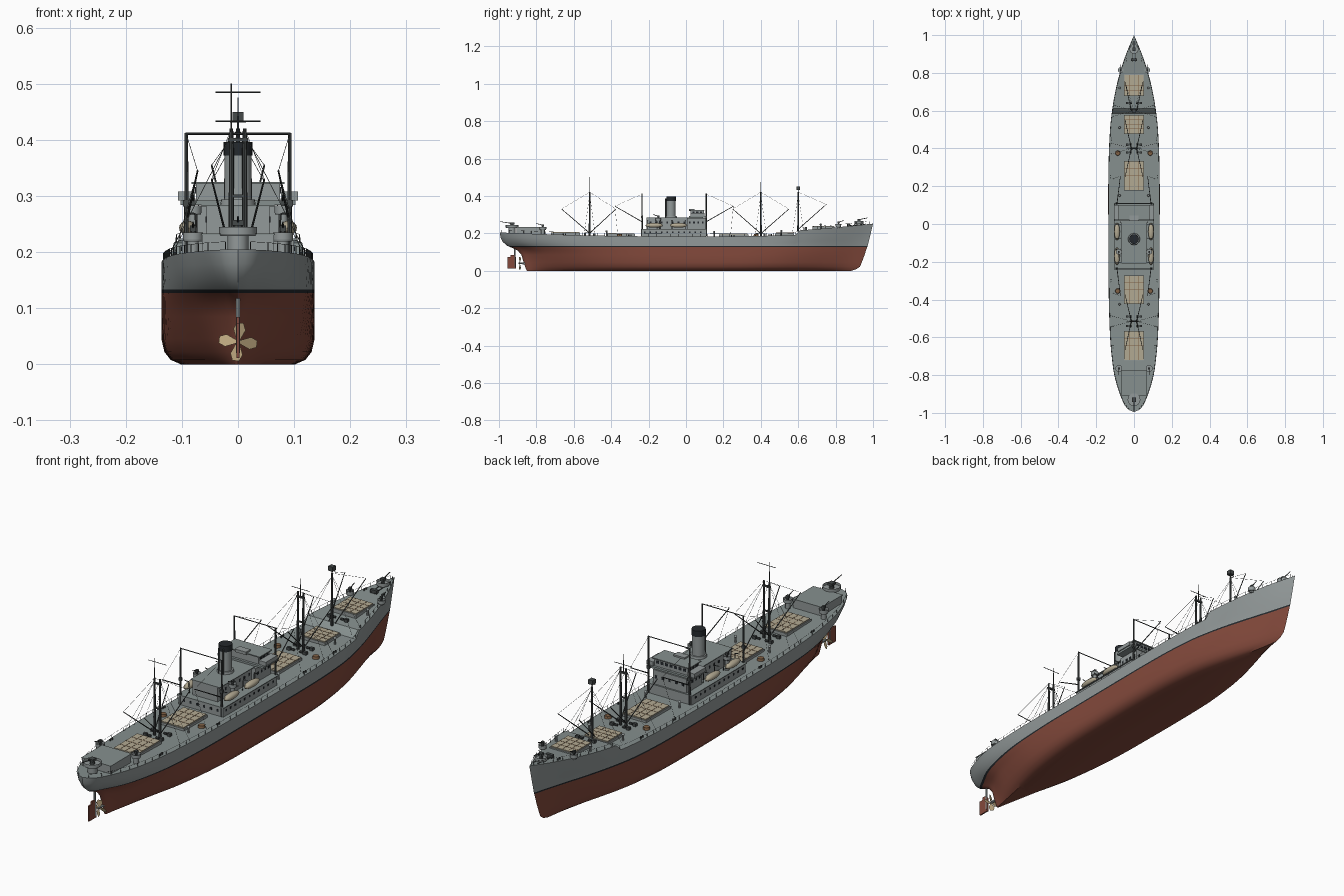
import bpy, bmesh, math
from mathutils import Vector, Matrix

if "Cube" in bpy.data.objects:
    bpy.data.objects.remove(bpy.data.objects["Cube"])

def mat(name, r, g, b):
    m = bpy.data.materials.new(name)
    m.diffuse_color = (r, g, b, 1)
    m.use_nodes = True
    m.node_tree.nodes["Principled BSDF"].inputs["Base Color"].default_value = m.diffuse_color
    return m

GREY = mat("hull_grey", .29, .32, .32)
DECK = mat("deck_grey", .24, .28, .275)
RED = mat("bottom_red", .23, .068, .045)
BLACK = mat("black", .018, .022, .026)
DARK = mat("dark_grey", .06, .068, .068)
TAN = mat("hatch_tan", .45, .40, .29)
BRASS = mat("brass", .50, .38, .21)
BROWN = mat("brown", .22, .12, .06)

def finish(name, bm, mats):
    bmesh.ops.recalc_face_normals(bm, faces=bm.faces)
    me = bpy.data.meshes.new(name)
    bm.to_mesh(me)
    bm.free()
    for m in mats:
        me.materials.append(m)
    me.shade_smooth()
    me.set_sharp_from_angle(angle=math.radians(35))
    ob = bpy.data.objects.new(name, me)
    bpy.context.collection.objects.link(ob)

# shape helpers: each adds one primitive to a bmesh
def box(c, s):
    return lambda bm: bmesh.ops.create_cube(
        bm, size=1, matrix=Matrix.Translation(c) @ Matrix.Diagonal((*s, 1)))

def rod(a, b, r, r2=None, n=6, caps=True):
    a, b = Vector(a), Vector(b)
    d = b - a
    M = Matrix.Translation((a + b) / 2) @ d.to_track_quat('Z', 'Y').to_matrix().to_4x4()
    return lambda bm: bmesh.ops.create_cone(bm, cap_ends=caps, segments=n, radius1=r,
                                            radius2=r if r2 is None else r2, depth=d.length, matrix=M)

def ball(c, s):
    return lambda bm: bmesh.ops.create_uvsphere(
        bm, u_segments=12, v_segments=8, radius=1, matrix=Matrix.Translation(c) @ Matrix.Diagonal((*s, 1)))

def make(name, m, shapes):
    bm = bmesh.new()
    for f in shapes:
        f(bm)
    finish(name, bm, [m])

# hull curves: relative half-breadths along the length
U = [0, .005, .02, .06, .1, .15, .2, .3, .4, .65, .75, .8, .85, .9, .95, 1]
BOT = [0, .04, .08, .22, .36, .55, .72, .92, 1, 1, .86, .72, .53, .33, .14, 0]
WL = [0, .08, .2, .5, .68, .83, .92, .99, 1, 1, .92, .80, .63, .42, .2, 0]
TOP = [0, .19, .385, .62, .78, .88, .94, .99, 1, 1, .94, .86, .735, .555, .31, 0]

def curve(T, u):
    i = max(k for k in range(len(U) - 1) if U[k] <= u)
    slope = lambda k: (T[min(k + 1, 15)] - T[max(k - 1, 0)]) / (U[min(k + 1, 15)] - U[max(k - 1, 0)])
    h = U[i + 1] - U[i]
    t = (u - U[i]) / h
    return ((2*t**3 - 3*t*t + 1) * T[i] + (t**3 - 2*t*t + t) * h * slope(i)
            + (3*t*t - 2*t**3) * T[i + 1] + (t**3 - t*t) * h * slope(i + 1))

def deck_z(y):
    if y < .585:
        return .183 + .022 * y * y
    return min(.19 + (y - .585) * 1.3, .216 + .036 * max(0, (y - .6) / .4) ** 1.2)

def half(y):
    return .135 * max(0, curve(TOP, min(1, max(0, (y + .995) / 1.995))))

# hull rows: stern y, bow y, z, half width amidships, blend bottom>waterline>deck
ROWS = [(-.85, .885, 0, .10, 0), (-.855, .91, .008, .118, .1), (-.86, .93, .022, .129, .25),
        (-.868, .94, .045, .1345, .45), (-.88, .955, .085, .135, .75), (-.90, .962, .108, .135, .9),
        (-.94, .969, .127, .135, 1), (-.955, .971, .133, .135, 1.05),
        (-.98, .98, .3, .135, 1.4), (-.992, .99, .65, .135, 1.75), (-.995, 1, 1, .135, 2)]
us = sorted([.5 - .5 * math.cos(math.pi * i / 64) for i in range(65)] + [.7917, .8046])
bm = bmesh.new()
rings = []
for u in us:
    side = []
    for k, (s, b, z, w, f) in enumerate(ROWS):
        y = s + (b - s) * u
        if k > 7:
            z = .133 + z * (deck_z(y) - .133)
        B, W, T = curve(BOT, u), curve(WL, u), curve(TOP, u)
        r = B + (W - B) * f if f <= 1 else W + (T - W) * (f - 1)
        side.append((max(0, w * r), y, z))
    rings.append([bm.verts.new((-x, y, z)) for x, y, z in reversed(side)]
                 + [bm.verts.new(p) for p in side])
n, N = len(ROWS), 2 * len(ROWS)
for A, B in zip(rings, rings[1:]):
    for j in range(N):
        f = bm.faces.new((A[j], A[(j + 1) % N], B[(j + 1) % N], B[j]))
        k = j - n if j >= n else n - 2 - j      # row below this strip
        f.material_index = 3 if j == N - 1 else 0 if k < 6 else 1 if k == 6 else 2
bmesh.ops.remove_doubles(bm, verts=bm.verts, dist=1e-5)
finish("hull", bm, [RED, BLACK, GREY, DECK])

# rudder, stern post, propeller
make("rudder", RED, [box((0, -.932, .042), (.006, .046, .062)), box((0, -.925, .078), (.006, .025, .012))])
make("rudder_post", GREY, [rod((0, -.915, .02), (0, -.915, .135), .004), rod((0, -.86, .04), (0, -.895, .04), .006, .004)])
bm = bmesh.new()
for k in range(4):
    M = Matrix.Translation((0, -.888, .04)) @ Matrix.Rotation(k * math.pi / 2 + .12, 4, 'Y')
    pts = [(-.003, 0, .003), (-.011, -.005, .022), (-.006, -.004, .034), (.006, .004, .034), (.011, .005, .022), (.003, 0, .003)]
    bm.faces.new([bm.verts.new(M @ Vector(p)) for p in pts])
finish("propeller", bm, [BRASS])

# hatches with coamings and plank lines
covers, coamings, seams = [], [], []
for a, b in ((.68, .79), (.48, .575), (.18, .33), (-.42, -.275), (-.72, -.57)):
    c, L, z = (a + b) / 2, b - a, deck_z((a + b) / 2)
    coamings.append(box((0, c, z + .002), (.108, L + .006, .016)))
    covers.append(box((0, c, z + .011), (.102, L, .006)))
    seams += [box((0, a + L * i / 4, z + .0142), (.102, .0015, .001)) for i in range(1, 4)]
    seams += [box((x, c, z + .0142), (.001, L, .001)) for x in (-.025, 0, .025)]
make("hatch_coamings", GREY, coamings)
make("hatch_covers", TAN, covers)
make("hatch_seams", BROWN, seams)

# midship deckhouse tiers and bridge
make("deckhouse", GREY, [
    box((0, -.065, .201), (.20, .345, .042)), box((0, -.06, .251), (.112, .30, .06)),
    box((0, .055, .251), (.15, .10, .06)), box((0, .06, .305), (.15, .07, .034)),
    box((0, .03, .325), (.05, .03, .012))]
    + [box((s * .092, .062, .30), (.03, .075, .016)) for s in (-1, 1)])
make("house_decks", DECK, [
    box((0, -.065, .2225), (.21, .352, .003)), box((0, -.06, .2825), (.13, .30, .003)),
    box((0, .06, .288), (.205, .09, .008)), box((0, .06, .323), (.165, .08, .004))])
wins = [box((s * .1005, -.22 + i * .03, .206), (.002, .008, .008)) for s in (-1, 1) for i in range(11)]
wins += [box((s * .0565, -.19 + i * .03, .258), (.002, .009, .01)) for s in (-1, 1) for i in range(7)]
wins += [box((s * .0755, .02 + i * .023, .258), (.002, .009, .01)) for s in (-1, 1) for i in range(4)]
wins += [box((s * .0755, .04 + i * .02, .31), (.002, .012, .011)) for s in (-1, 1) for i in range(3)]
wins += [box((-.06 + i * .02, .0955, .31), (.013, .002, .011)) for i in range(7)]
wins += [box((-.06 + i * .03, .1055, .255), (.009, .002, .01)) for i in range(5)]
wins += [box((-.075 + i * .03, -.238, .206), (.009, .002, .01)) for i in range(6)]
make("windows", BLACK, wins)

# funnel
make("funnel", GREY, [rod((0, -.08, .28), (0, -.08, .374), .025, .024, 24), rod((0, -.08, .28), (0, -.08, .294), .032, .03, 24)])
make("funnel_cap", BLACK, [rod((0, -.08, .372), (0, -.08, .396), .0255, .0255, 24)])
make("funnel_pipes", DARK, [rod((s * .01, -.108, .28), (s * .01, -.108, .385), .003) for s in (-1, 1)])

# lifeboats and davits
make("lifeboats", TAN, [ball((s * .09, y, .243), (.015, .047, .013)) for s in (-1, 1) for y in (-.04, -.17)])
dav = []
for s in (-1, 1):
    for y in (-.075, -.005, -.205, -.135):
        dav += [rod((s * .073, y, .222), (s * .076, y, .268), .0018), rod((s * .076, y, .268), (s * .095, y, .27), .0018)]
make("davits", DARK, dav)

# goalposts beside the deckhouse, with booms and wires
posts, booms, wires = [], [], []
for y, d in ((.108, 1), (-.235, -1)):
    posts.append(rod((-.094, y, .411), (.094, y, .411), .002))
    for s in (-1, 1):
        posts += [rod((s * .092, y, .185), (s * .092, y, .412), .0045, .003, 8), box((s * .092, y, .287), (.012, .01, .012))]
        tip = (s * .072, y + d * .145, .345)
        booms.append(rod((s * .09, y, .262), tip, .0022, .0016))
        wires += [rod((s * .092, y, .41), tip, .0006, n=3), rod(tip, (s * .115, y + d * .13, .19), .0006, n=3)]

# twin-post masts with topmast, yard and booms
for y, top, yard, ends in ((-.515, .50, .485, (-.665, -.375)), (.40, .475, .433, (.25, .55)), (.60, .45, None, (.75,))):
    z = deck_z(y)
    twin = .012 if yard else 0
    for s in ((-1, 1) if yard else (1,)):
        posts.append(rod((s * twin, y, z), (s * twin, y, .42), .0055, .0035, 8))
    x = -.012 if top == .50 else 0
    posts.append(rod((x, y, .40), (x, y, top), .002, .0012))
    if yard:
        posts += [rod((-.04, y, yard), (.04, y, yard), .0013), box((0, y, .40), (.035, .008, .006)),
                  box((0, y, .30), (.026, .006, .005))]
    for e in ends:
        for s in (-1, 1):
            tip = (s * .047, e, .33 if yard else .355)
            booms.append(rod((s * .014, y, z + .012), tip, .0022, .0016))
            wires.append(rod((s * twin, y, .42), tip, .0006, n=3))
    for s in (-1, 1):
        wires += [rod((s * twin, y, .41), (s * (half(y) - .005), y + o, z), .0006, n=3) for o in (-.03, .03)]
make("masts_and_posts", DARK, posts)
make("cargo_booms", DARK, booms)
make("rigging", DARK, wires)
make("lookout", DARK, [box((0, .60, .441), (.02, .02, .018)), rod((-.014, .6, .432), (.014, .6, .432), .0015)])

# stern house
make("stern_house", GREY, [box((0, -.84, .214), (.128, .13, .034))])
make("stern_house_roof", DECK, [box((0, -.84, .232), (.132, .134, .003))])

# gun tubs: (x, y, floor z, radius, barrel direction)
tubs, pedestals, guns = [], [], []
spots = [(0, -.93, .232, .034, -1), (0, .925, .252, .024, 1)]
for s in (-1, 1):
    spots += [(s * .08, -.765, .222, .018, -1), (s * .07, .815, .238, .015, 1), (s * .08, -.148, .27, .015, -1)]
for x, y, z, r, d in spots:
    base = .222 if abs(y) < .2 else deck_z(y)
    pedestals.append(rod((x, y, base - .004), (x, y, z), r * .55, n=12))
    tubs += [rod((x, y, z - .003), (x, y, z + .002), r * .92, r, 16), rod((x, y, z), (x, y, z + .013), r, r, 16, False)]
    guns += [rod((x, y, z), (x, y, z + .018), r * .3, r * .22, 8), box((x, y, z + .02), (r * .6, r * .7, .01)),
             rod((x, y, z + .021), (x, y + d * r * 1.9, z + .031), .0022, .0015)]
make("gun_pedestals", GREY, pedestals)
make("gun_tubs", GREY, tubs)
make("guns", DARK, guns)

# winches, vents, bollards, windlass, cable reels
gear, reels, vents = [box((0, .87, deck_z(.87) + .006), (.03, .014, .014))], [], []
for s in (-1, 1):
    for y in (.42, .378, .64, -.49, -.54):
        gear += [box((s * .036, y, deck_z(y) + .006), (.014, .012, .012)), rod((s * .012, y, deck_z(y) + .006), (s * .024, y, deck_z(y) + .006), .005, n=8)]
    for y in (.51, .15, -.425, .72):
        z = deck_z(y)
        vents += [rod((s * .076, y, z), (s * .076, y, z + .022), .004, n=8), ball((s * .076, y, z + .024), (.006, .006, .005))]
    for y in (.375, -.355):
        reels.append(rod((s * .086, y, deck_z(y) - .001), (s * .086, y, deck_z(y) + .01), .014, .012, 12))
    for y in (-.65, -.3, .25, .45, .87):
        gear += [rod((s * (half(y) - .012), y + o, deck_z(y)), (s * (half(y) - .012), y + o, deck_z(y) + .008), .003) for o in (-.006, .006)]
    gear.append(rod((s * .008, .86, deck_z(.86) + .003), (s * .01, .96, deck_z(.96) + .002), .002))
make("deck_gear", DARK, gear)
make("vents", GREY, vents)
make("reels", BROWN, reels)

# deck edge railing
rail = []
ys = [-.985 + i * .0393 for i in range(51)]
for s in (-1, 1):
    P = [Vector((s * max(0, half(y) - .003), y, deck_z(y))) for y in ys]
    up = Vector((0, 0, .014))
    rail += [rod(p, p + up, .0009, n=4) for p in P]
    rail += [rod(p + up, q + up, .0005, n=3) for p, q in zip(P, P[1:])]
make("railing", DARK, rail)
